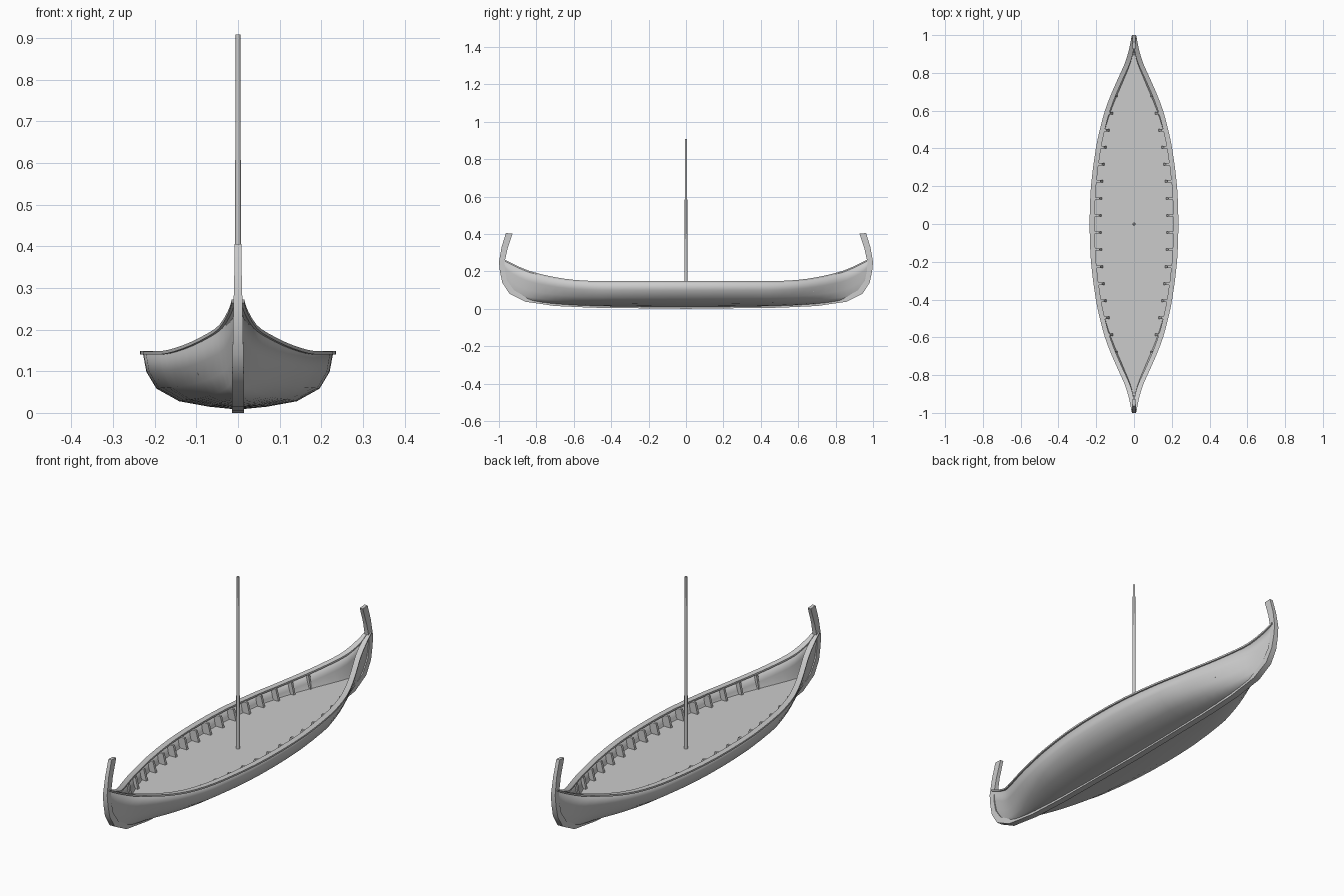
import bpy, bmesh

if "Cube" in bpy.data.objects:
    bpy.data.objects.remove(bpy.data.objects["Cube"])

# y, half beam, keel height, sheer height for one half of the hull
TABLE = [(0, .228, .008, .141), (.2, .221, .009, .141), (.4, .195, .012, .141),
         (.5, .174, .014, .142), (.6, .147, .018, .148), (.7, .109, .024, .162),
         (.8, .064, .034, .185), (.86, .038, .046, .204), (.93, .018, .088, .236),
         (.965, .011, .14, .254), (.985, .008, .215, .265)]
DECK_Z = .091


def slope(i, c):
    if i == 0:
        return 0
    j = min(i + 1, len(TABLE) - 1)
    return (TABLE[j][c] - TABLE[i - 1][c]) / (TABLE[j][0] - TABLE[i - 1][0])


def form(y):
    """Smoothly interpolated (half beam, keel, sheer) at y."""
    y = abs(y)
    i = 0
    while i < len(TABLE) - 2 and y > TABLE[i + 1][0]:
        i += 1
    a, b = TABLE[i], TABLE[i + 1]
    h = b[0] - a[0]
    t = (y - a[0]) / h
    return [(2*t**3 - 3*t*t + 1) * a[c] + (3*t*t - 2*t**3) * b[c]
            + (t**3 - 2*t*t + t) * h * slope(i, c) + (t**3 - t*t) * h * slope(i + 1, c)
            for c in (1, 2, 3)]


def section(y):
    """Half cross-section, keel to rail, sharpening to a V at the ends."""
    b, k, s = form(y)
    e = max(0, (abs(y) - .45) / .55)
    us = [(0, 0, 0), (.3, .25, .05), (.62, .42, .15), (.86, .64, .38), (.965, .83, .68), (1, 1, 1)]
    return [(b * (m + (n - m) * e), k + (s - k) * v) for m, n, v in us]


def deck_half(y):
    sec = section(y)
    for (x0, z0), (x1, z1) in zip(sec, sec[1:]):
        if z0 <= DECK_Z <= z1:
            return x0 + (x1 - x0) * (DECK_Z - z0) / (z1 - z0)
    return 0


def make(name, verts, faces, angle=40, recalc=True):
    me = bpy.data.meshes.new(name)
    me.from_pydata(verts, [], faces)
    ob = bpy.data.objects.new(name, me)
    bpy.context.collection.objects.link(ob)
    if recalc:
        bm = bmesh.new()
        bm.from_mesh(me)
        bmesh.ops.recalc_face_normals(bm, faces=bm.faces)
        bm.to_mesh(me)
        bm.free()
    bpy.ops.object.select_all(action='DESELECT')
    ob.select_set(True)
    bpy.context.view_layer.objects.active = ob
    bpy.ops.object.shade_smooth_by_angle(angle=angle * 3.14159 / 180)
    return ob


def loft(name, rings, closed=True, **kw):
    n = len(rings[0])
    verts = [p for r in rings for p in r]
    faces = [(i*n + j, i*n + (j+1) % n, (i+1)*n + (j+1) % n, (i+1)*n + j)
             for i in range(len(rings) - 1) for j in range(n if closed else n - 1)]
    if closed:
        faces += [tuple(range(n))[::-1], tuple(range((len(rings)-1)*n, len(rings)*n))]
    return make(name, verts, faces, **kw)


half = []
for a, b in zip(TABLE, TABLE[1:]):
    half += [a[0], (a[0] + b[0]) / 2]
half.append(TABLE[-1][0])
stations = [-y for y in half[:0:-1]] + half

# Hull shell, given thickness inwards
rings = []
for y in stations:
    sec = section(y)
    rings.append([(-x, y, z) for x, z in sec[:0:-1]] + [(x, y, z) for x, z in sec])
hull = loft("hull", rings, closed=False, recalc=False)
hull.data.flip_normals()
if hull.data.polygons[len(hull.data.polygons) // 2].normal.z > 0:
    hull.data.flip_normals()
mod = hull.modifiers.new("thickness", 'SOLIDIFY')
mod.thickness, mod.offset = .006, -1

# Gunwale rails along both sheer lines
for side, label in ((1, "right"), (-1, "left")):
    rings = []
    for y in stations:
        b, k, s = form(y)
        o, i = b + .007, max(b - .02, .001)
        rings.append([(side*o, y, s - .001), (side*o, y, s + .007),
                      (side*i, y, s + .007), (side*i, y, s - .001)])
    loft(label + "_gunwale", rings)

# Flat deck inside the hull
ys = [y for y in stations if abs(y) < .93]
loft("deck", [[(-deck_half(y) + .002, y, DECK_Z), (deck_half(y) - .002, y, DECK_Z)] for y in ys],
     closed=False)

# Keel with curved stem and stern posts: outer y,z, inner y,z, half width
KEEL = [(0, 0, 0, .014, .015), (.5, .006, .5, .02, .015), (.7, .015, .69, .03, .015),
        (.86, .038, .84, .053, .015), (.945, .082, .92, .1, .014), (.982, .14, .956, .15, .013),
        (.995, .2, .967, .2, .012), (1, .25, .97, .25, .011), (.986, .33, .954, .322, .009),
        (.963, .405, .927, .402, .008)]
path = [(-a, b, -c, d, w) for a, b, c, d, w in KEEL[:0:-1]] + KEEL
loft("keel_and_stems", [[(-w, a, b), (w, a, b), (w, c, d), (-w, c, d)] for a, b, c, d, w in path])

# Ribs: small knees between rail and deck
for n in range(16):
    y = (n - 7.5) * .0903
    b, k, s = form(y)
    dh = deck_half(y)
    inner = b - (.22 * b + .006)
    prof = [(b - .004, s + .002), (inner + .014, s + .002), (inner, DECK_Z - .002), (dh - .003, DECK_Z - .002)]
    for side, label in ((1, "right"), (-1, "left")):
        loft(f"{label}_rib_{n + 1}", [[(side*x, y + d, z) for x, z in prof] for d in (-.006, .006)])

# Tapered mast
bpy.ops.mesh.primitive_cone_add(vertices=12, radius1=.0085, radius2=.0055, depth=.818,
                                location=(0, 0, DECK_Z - .001 + .409))
mast = bpy.context.object
mast.name = "mast"
bpy.ops.object.shade_smooth_by_angle(angle=.7)
